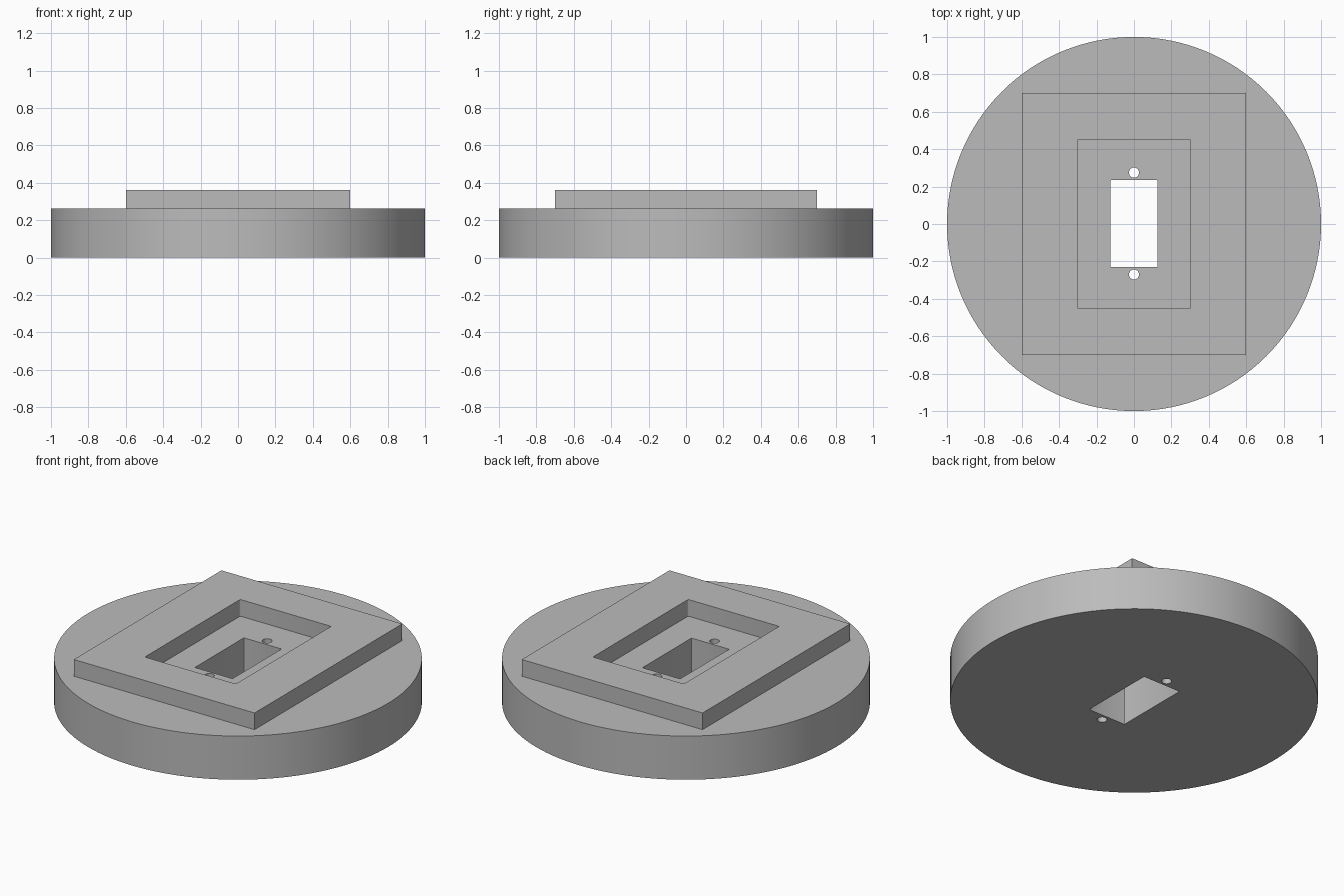
import bpy
import bmesh
import math
from mathutils import Matrix

cube = bpy.data.objects.get("Cube")
if cube:
    bpy.data.objects.remove(cube, do_unlink=True)

BASE_TOP, FRAME_TOP = 0.262, 0.362

grey = bpy.data.materials.new("plain grey")
grey.use_nodes = True
grey.diffuse_color = (0.5, 0.5, 0.5, 1)
grey.node_tree.nodes["Principled BSDF"].inputs["Base Color"].default_value = grey.diffuse_color


def add_object(name, bm):
    mesh = bpy.data.meshes.new(name)
    bm.to_mesh(mesh)
    bm.free()
    mesh.materials.append(grey)
    obj = bpy.data.objects.new(name, mesh)
    bpy.context.collection.objects.link(obj)
    return obj


def box(name, width, depth, low, high, rounding=0):
    bm = bmesh.new()
    place = Matrix.Translation((0, 0, (low + high) / 2)) @ Matrix.Diagonal((width, depth, high - low, 1))
    bmesh.ops.create_cube(bm, size=1, matrix=place)
    if rounding:
        upright = [e for e in bm.edges if abs(e.verts[0].co.z - e.verts[1].co.z) > 0.01]
        bmesh.ops.bevel(bm, geom=upright, offset=rounding, segments=3, profile=0.5, affect='EDGES')
    return add_object(name, bm)


def cylinder(name, radius, low, high, sides, y=0):
    bm = bmesh.new()
    bmesh.ops.create_cone(bm, cap_ends=True, segments=sides, radius1=radius, radius2=radius,
                          depth=high - low, matrix=Matrix.Translation((0, y, (low + high) / 2)))
    return add_object(name, bm)


def cut(obj, cutters):
    # Apply each cut, then discard its cutter
    bpy.context.view_layer.objects.active = obj
    for cutter in cutters:
        mod = obj.modifiers.new("cut", 'BOOLEAN')
        mod.operation, mod.solver, mod.object = 'DIFFERENCE', 'EXACT', cutter
        bpy.ops.object.modifier_apply(modifier=mod.name)
        bpy.data.objects.remove(cutter, do_unlink=True)


# Round base with a through slot and two screw holes
base = cylinder("round_base", 1, 0, BASE_TOP, 128)
slot = box("slot_cutter", 0.25, 0.465, -0.1, 0.5, 0.004)
slot.data.transform(Matrix.Translation((0, 0.002, 0)))
holes = [cylinder("screw_hole_cutter", 0.027, -0.1, 0.5, 32, y) for y in (0.275, -0.27)]
cut(base, [slot] + holes)

# Raised rectangular frame around the recess
frame = box("raised_frame", 1.2, 1.4, BASE_TOP, FRAME_TOP)
cut(frame, [box("recess_cutter", 0.604, 0.904, 0.1, 0.6, 0.008)])

# Smooth the round walls and keep the rims sharp
bpy.ops.object.select_all(action='DESELECT')
for part in (base, frame):
    part.select_set(True)
bpy.context.view_layer.objects.active = base
bpy.ops.object.shade_smooth_by_angle(angle=math.radians(35))
